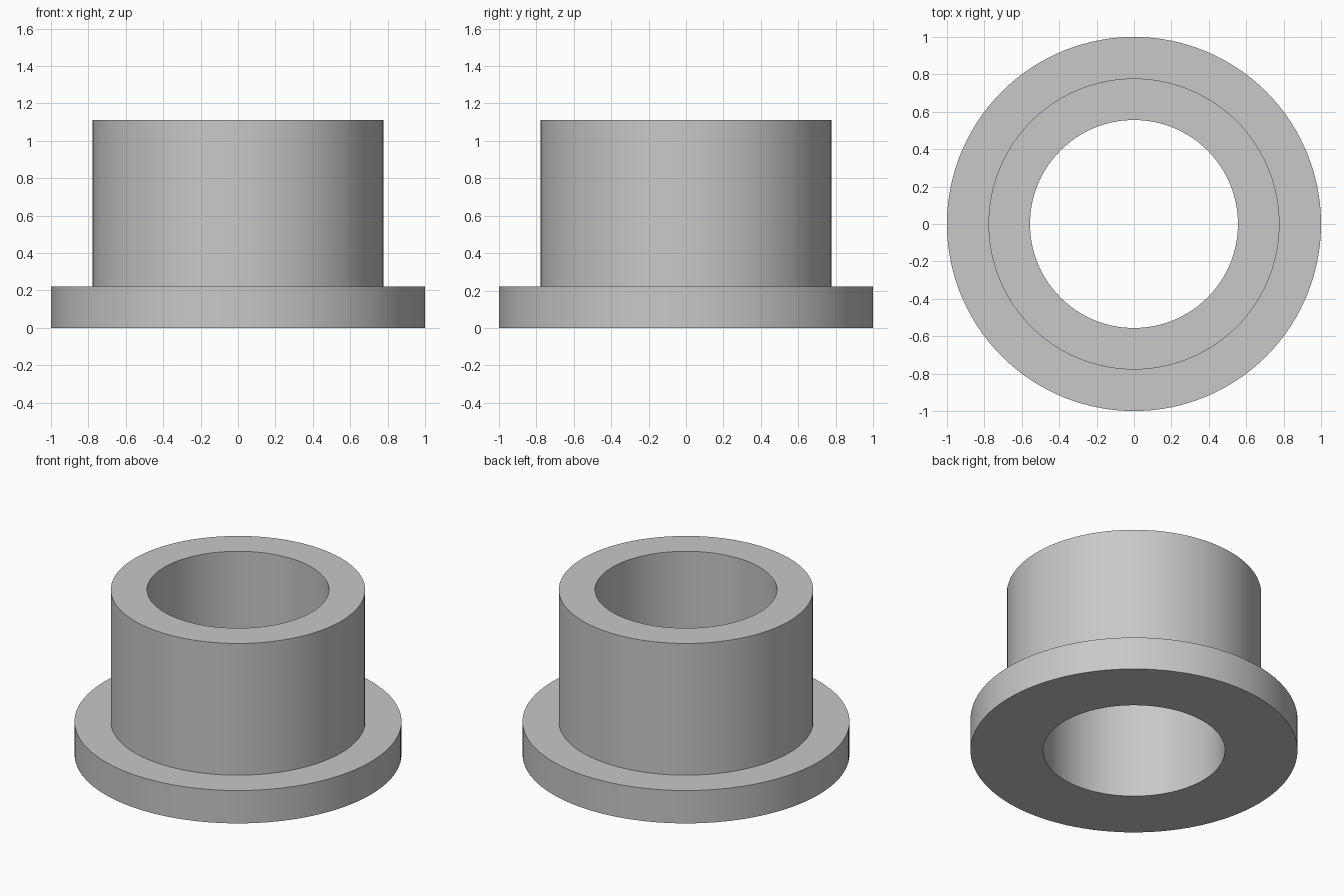
import bpy
import bmesh
from math import cos, sin, tau

SEGMENTS = 128
FLANGE_R, BODY_R, BORE_R = 1.0, 0.778, 0.556
FLANGE_H, TOTAL_H = 0.222, 1.111

cube = bpy.data.objects.get("Cube")
if cube:
    bpy.data.objects.remove(cube, do_unlink=True)

# Plain grey material
grey = bpy.data.materials.new("plain grey")
grey.use_nodes = True
colour = (0.58, 0.58, 0.58, 1)
grey.diffuse_color = colour
grey.node_tree.nodes["Principled BSDF"].inputs["Base Color"].default_value = colour


def lathe(name, profile):
    """Revolve a closed (radius, height) profile around the z axis."""
    bm = bmesh.new()
    rings = []
    for i in range(SEGMENTS):
        a = tau * i / SEGMENTS
        rings.append([bm.verts.new((r * cos(a), r * sin(a), z)) for r, z in profile])
    for i, ring in enumerate(rings):
        following = rings[(i + 1) % SEGMENTS]
        for j in range(len(profile)):
            k = (j + 1) % len(profile)
            bm.faces.new((ring[j], following[j], following[k], ring[k]))
    bmesh.ops.recalc_face_normals(bm, faces=bm.faces)
    mesh = bpy.data.meshes.new(name)
    bm.to_mesh(mesh)
    bm.free()
    mesh.materials.append(grey)
    obj = bpy.data.objects.new(name, mesh)
    bpy.context.collection.objects.link(obj)
    return obj


# Flanged sleeve with a straight through bore
bushing = lathe("flanged_bushing", [
    (BORE_R, 0), (FLANGE_R, 0), (FLANGE_R, FLANGE_H),
    (BODY_R, FLANGE_H), (BODY_R, TOTAL_H), (BORE_R, TOTAL_H),
])

# Smooth round walls with crisp rims
bpy.ops.object.select_all(action="DESELECT")
bushing.select_set(True)
bpy.context.view_layer.objects.active = bushing
bpy.ops.object.shade_smooth_by_angle()
